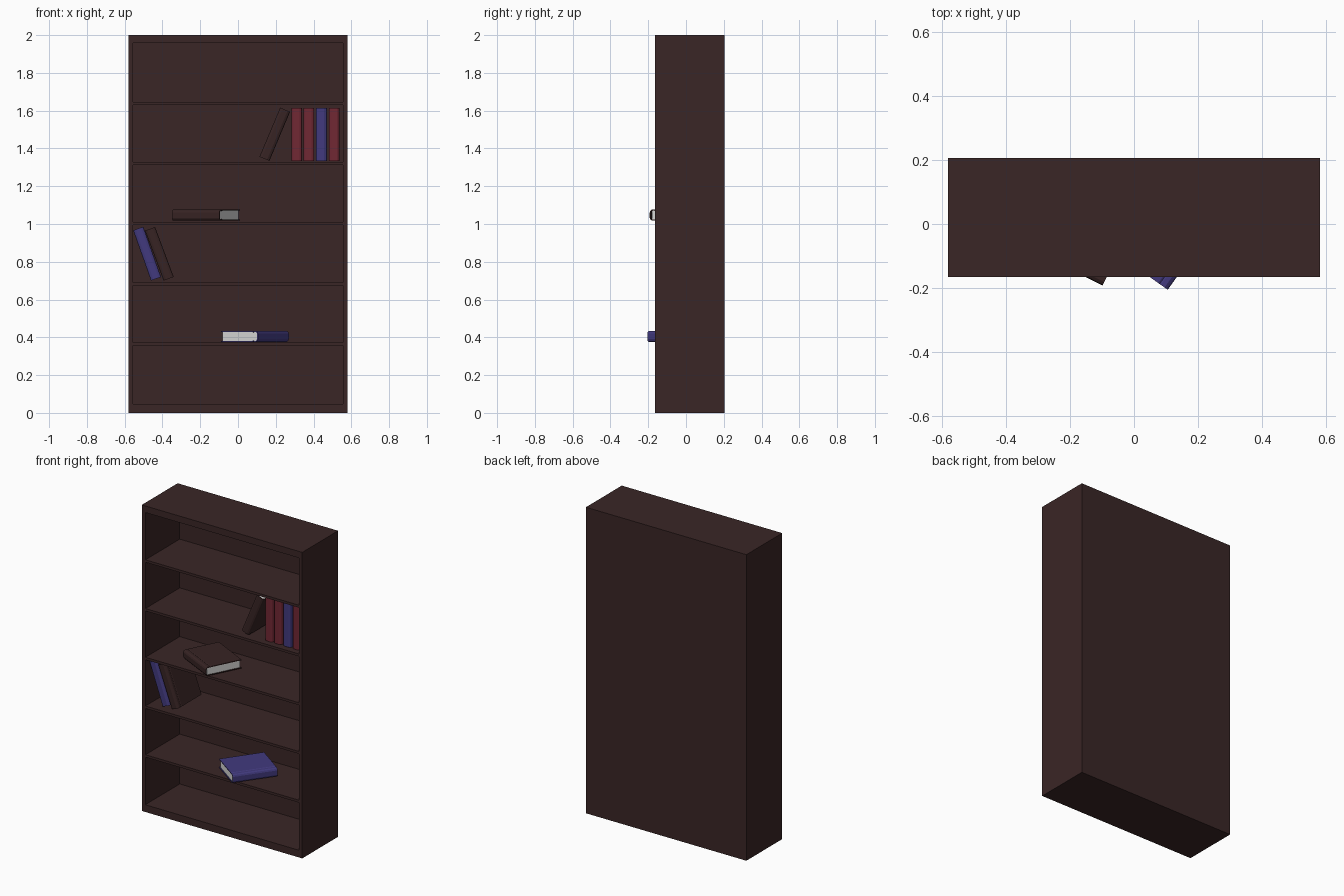
import bpy, bmesh, math
from mathutils import Matrix, Vector

if "Cube" in bpy.data.objects:
    bpy.data.objects.remove(bpy.data.objects["Cube"])


def material(name, rgb):
    m = bpy.data.materials.new(name)
    m.diffuse_color = (*rgb, 1)
    m.use_nodes = True
    m.node_tree.nodes["Principled BSDF"].inputs["Base Color"].default_value = m.diffuse_color
    return m


WOOD = material("dark_wood", (0.042, 0.019, 0.019))
BROWN = material("brown_cover", (0.038, 0.017, 0.017))
RED = material("red_cover", (0.165, 0.021, 0.034))
BLUE = material("blue_cover", (0.054, 0.042, 0.21))
PAPER = material("paper", (0.72, 0.72, 0.71))


def add_box(bm, lo, hi, mat_index=0):
    lo, hi = Vector(lo), Vector(hi)
    m = Matrix.Translation((lo + hi) / 2) @ Matrix.Diagonal((*(hi - lo), 1))
    for v in bmesh.ops.create_cube(bm, size=1, matrix=m)["verts"]:
        for f in v.link_faces:
            f.material_index = mat_index


def finish(bm, name, mats):
    me = bpy.data.meshes.new(name)
    bmesh.ops.recalc_face_normals(bm, faces=bm.faces[:])
    bm.to_mesh(me)
    bm.free()
    for m in mats:
        me.materials.append(m)
    ob = bpy.data.objects.new(name, me)
    bpy.context.collection.objects.link(ob)
    return ob


def board(name, lo, hi):
    bm = bmesh.new()
    add_box(bm, lo, hi)
    finish(bm, name, [WOOD])


# bookcase carcass
W, F, B, S = 0.58, -0.165, 0.205, 0.025
board("left_side", (-W, F, 0), (-W + S, B, 2))
board("right_side", (W - S, F, 0), (W, B, 2))
board("top_board", (-W + S, F, 1.957), (W - S, B, 2))
board("bottom_board", (-W + S, F, 0), (W - S, B, 0.047))
board("back_panel", (-W + S, B - 0.014, 0.047), (W - S, B, 1.957))
for i in range(5):
    z = 0.357 + i * 0.3185
    board(f"shelf_{i + 1}", (-W + S, F + 0.002, z), (W - S, B - 0.014, z + 0.016))

# books: spine at local y=0, thickness along x, height along z
T, D, H, C = 0.0285, 0.24, 0.282, 0.005


def book(name, cover, origin, up=(0, 0, 1), depth=(0, 1, 0)):
    bm = bmesh.new()
    # half profile (x, y) of the outer cover and the matching inner line
    outer = [(T, D), (T, 0.036), (T - 0.003, 0.031), (T, 0.026), (T, 0.012),
             (T - 0.005, 0.004), (T - 0.014, 0)]
    inner = [(T - C, D), (T - C, 0.036), (T - C - 0.002, 0.031), (T - C, 0.026),
             (T - C, 0.014), (T - C - 0.004, 0.008), (T - 0.016, C)]
    outer += [(-x, y) for x, y in reversed(outer)]
    inner += [(-x, y) for x, y in reversed(inner)]
    rings = []
    for o, i in zip(outer, inner):
        rings.append([bm.verts.new(p) for p in
                      ((*o, 0), (*o, H), (*i, H), (*i, 0))])
    for a, b in zip(rings, rings[1:]):
        for k in range(4):
            n = (k + 1) % 4
            bm.faces.new((a[k], a[n], b[n], b[k]))
    bm.faces.new(rings[0])
    bm.faces.new(rings[-1][::-1])
    # page block
    add_box(bm, (-T + C, 0.010, 0.005), (T - C, D - 0.006, H - 0.005), 1)
    ob = finish(bm, name, [cover, PAPER])
    up, depth = Vector(up).normalized(), Vector(depth).normalized()
    rot = Matrix((depth.cross(up), depth, up)).transposed().to_4x4()
    ob.data.transform(rot)
    ob.location = origin


# upright row
for i, (x, c) in enumerate([(0.311, RED), (0.375, RED), (0.442, BLUE), (0.509, RED)]):
    book(f"upright_book_{i + 1}", c, (x, -0.13, 1.333))


# leaning books
def lean(deg):
    a = math.radians(deg)
    return (math.sin(a), 0, math.cos(a))


book("leaning_book_right", BROWN, (0.140, -0.13, 1.345), lean(22.8))
book("leaning_book_left_blue", BLUE, (-0.434, -0.13, 0.710), lean(-19.5))
book("leaning_book_left_brown", BROWN, (-0.367, -0.13, 0.710), lean(-20.5))

# books lying flat, turned on the shelf
a = math.radians(35.5)
book("flat_blue_book", BLUE, (0.105, -0.205, 0.405),
     (math.sin(a), math.cos(a), 0), (-math.cos(a), math.sin(a), 0))
a = math.radians(26.6)
book("flat_brown_book", BROWN, (-0.098, -0.192, 1.047),
     (-math.cos(a), math.sin(a), 0), (math.sin(a), math.cos(a), 0))
